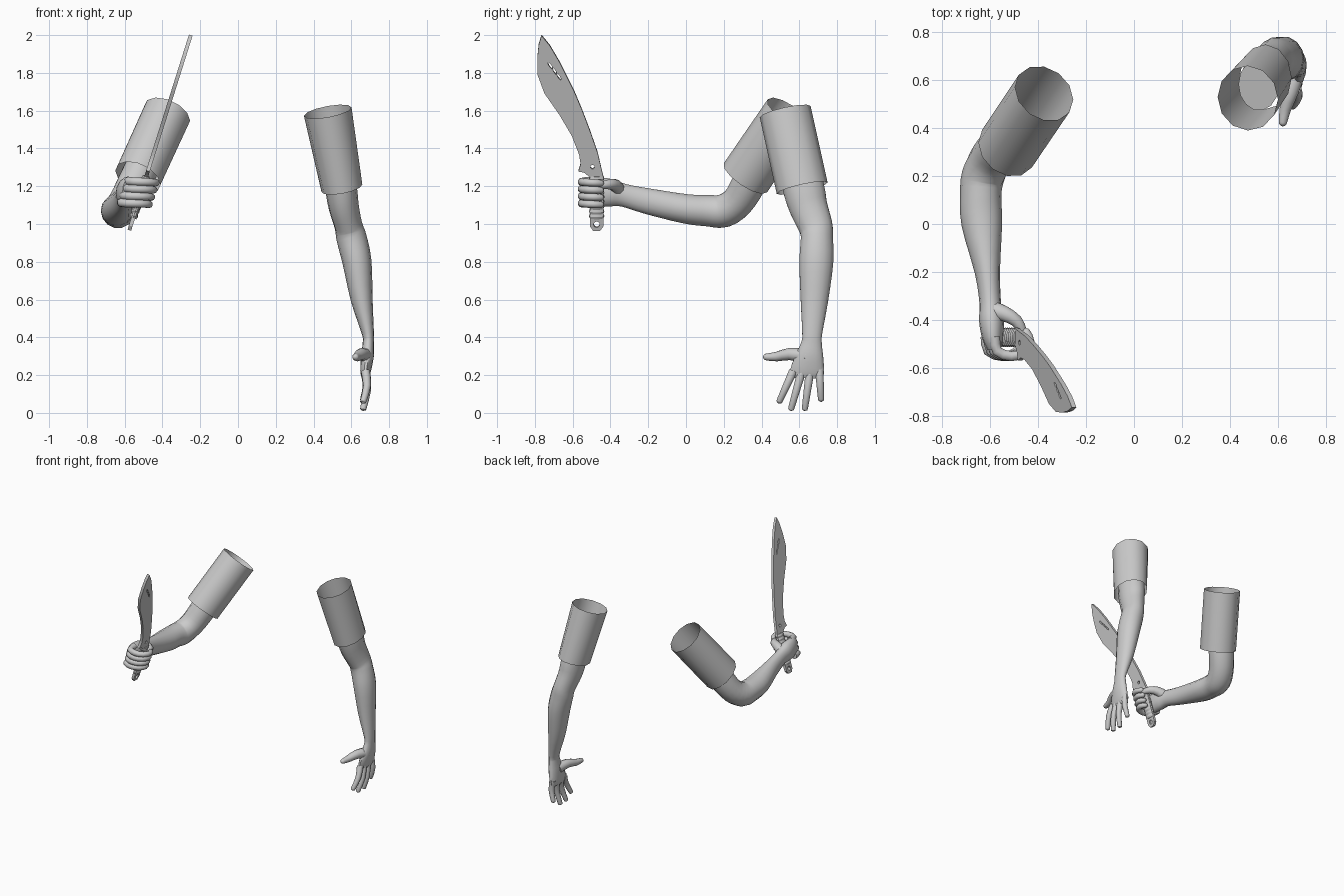
import bpy, bmesh, math
from mathutils import Vector, Matrix

if "Cube" in bpy.data.objects:
    bpy.data.objects.remove(bpy.data.objects["Cube"])

grey = bpy.data.materials.new("plain grey")
grey.use_nodes = True
grey.diffuse_color = (0.6, 0.6, 0.6, 1)
grey.node_tree.nodes["Principled BSDF"].inputs["Base Color"].default_value = (0.6, 0.6, 0.6, 1)

X, Y, Z = Vector((1, 0, 0)), Vector((0, 1, 0)), Vector((0, 0, 1))


def finish(obj, angle):
    obj.data.materials.clear()
    obj.data.materials.append(grey)
    bpy.ops.object.select_all(action='DESELECT')
    obj.select_set(True)
    bpy.context.view_layer.objects.active = obj
    bpy.ops.object.shade_smooth_by_angle(angle=math.radians(angle))
    return obj


def smooth_path(rows, steps):
    """Catmull-Rom interpolation of (x, y, z, side radius, up radius) rows."""
    pts = [Vector(r) for r in rows]
    pts = [pts[0] * 2 - pts[1]] + pts + [pts[-1] * 2 - pts[-2]]
    out = []
    for p, q, r, s in zip(pts, pts[1:], pts[2:], pts[3:]):
        for i in range(steps):
            t = i / steps
            out.append((q * 2 + (r - p) * t + (p * 2 - q * 5 + r * 4 - s) * t * t
                        + (q * 3 - p - r * 3 + s) * t ** 3) / 2)
    return out + [pts[-2]]


def loft(name, rows, ref, sides=14, steps=3, capped=True, angle=50):
    """Skin elliptical rings along a path; ref gives the side direction."""
    rows = smooth_path(rows, steps)
    centres = [Vector(r[:3]) for r in rows]
    bm = bmesh.new()
    rings = []
    for i, row in enumerate(rows):
        t = (centres[min(i + 1, len(rows) - 1)] - centres[max(i - 1, 0)]).normalized()
        side = (ref - t * ref.dot(t)).normalized()
        up = t.cross(side)
        angles = [math.tau * k / sides for k in range(sides)]
        rings.append([bm.verts.new(centres[i] + side * row[3] * math.cos(a)
                                   + up * row[4] * math.sin(a)) for a in angles])
    for lo, hi in zip(rings, rings[1:]):
        for k in range(sides):
            n = (k + 1) % sides
            bm.faces.new((lo[k], lo[n], hi[n], hi[k]))
    if capped:
        bm.faces.new(rings[0][::-1])
        bm.faces.new(rings[-1])
    mesh = bpy.data.meshes.new(name)
    bm.to_mesh(mesh)
    bm.free()
    obj = bpy.data.objects.new(name, mesh)
    bpy.context.collection.objects.link(obj)
    return finish(obj, angle)


def finger(name, points, r0, r1, ref):
    """Round tapering digit with a domed tip."""
    pts = [Vector(p) for p in points]
    n = len(pts) - 1
    rows = [(*p, *[r0 + (r1 - r0) * i / n] * 2) for i, p in enumerate(pts)]
    d = (pts[-1] - pts[-2]).normalized() * r1
    rows += [(*(pts[-1] + d * 0.6), r1 * 0.75, r1 * 0.75),
             (*(pts[-1] + d * 0.95), r1 * 0.25, r1 * 0.25)]
    return loft(name, rows, ref, sides=10, steps=2, angle=80)


# Sleeves: open tubes
loft("left_sleeve", [(.475, .525, 1.595, .128, .138), (.55, .615, 1.19, .11, .138)],
     X, sides=12, steps=1, capped=False)
loft("right_sleeve", [(-.375, .545, 1.585, .13, .135), (-.53, .315, 1.245, .128, .138)],
     X, sides=12, steps=1, capped=False)

# Left arm hanging down, ending in the open palm
loft("left_arm", [
    (.52, .58, 1.36, .085, .11), (.547, .625, 1.18, .084, .112), (.56, .648, 1.09, .08, .104),
    (.585, .685, .99, .074, .093), (.6, .693, .93, .08, .087), (.63, .69, .8, .077, .092),
    (.655, .68, .6, .058, .075), (.688, .668, .42, .032, .054), (.69, .665, .37, .03, .056),
    (.685, .655, .3, .034, .075), (.675, .642, .22, .028, .092), (.672, .64, .185, .018, .08)], X)

# Left fingers spread out: base y, base z, tip y, tip z
spread = {"index": (.567, .22, .496, .065), "middle": (.61, .21, .558, .027),
          "ring": (.655, .21, .63, .027), "little": (.705, .23, .715, .075)}
for label, (by, bz, ty, tz) in spread.items():
    finger("left_" + label + "_finger",
           [(.675, by, bz), (.683, (by + ty) / 2, (bz + tz) / 2), (.664, ty, tz)], .024, .017, X)
finger("left_thumb", [(.68, .64, .3), (.655, .55, .312), (.632, .48, .298), (.622, .425, .296)],
       .04, .018, Z)

# Right arm bent at the elbow, reaching forward into the fist
loft("right_arm", [
    (-.49, .39, 1.34, .09, .09), (-.545, .335, 1.22, .093, .093), (-.595, .275, 1.12, .09, .088),
    (-.63, .2, 1.07, .09, .09), (-.64, .12, 1.07, .086, .085), (-.635, 0, 1.08, .085, .08),
    (-.612, -.2, 1.12, .053, .07), (-.6, -.33, 1.152, .045, .062), (-.595, -.4, 1.165, .052, .075),
    (-.59, -.47, 1.17, .045, .078), (-.58, -.52, 1.17, .032, .068)], X)

# Right fingers wrapped round the grip
for i, label in enumerate(["index", "middle", "ring", "little"]):
    z = 1.228 - i * .038
    s = (z - 1.17) * .315
    wrap = [(-.6, -.47), (-.59, -.53), (-.53, -.552), (-.475, -.535), (-.452, -.49), (-.468, -.452)]
    finger("right_" + label + "_finger",
           [(x + s, y, z - .012 * k / 5) for k, (x, y) in enumerate(wrap)], .024, .018, Z)
finger("right_thumb", [(-.59, -.36, 1.18), (-.54, -.375, 1.205), (-.49, -.405, 1.21),
                       (-.467, -.445, 1.205)], .04, .02, Z)


# Machete: blade and tang cut from one flat plate with holes
def circle(cy, cz, ry, rz, turn=0, n=12):
    out = []
    for k in range(n):
        a = math.tau * k / n
        p = Matrix.Rotation(turn, 2) @ Vector((ry * math.cos(a), rz * math.sin(a)))
        out.append((cy + p.x, cz + p.y))
    return out


outline = [
    (-.765, 2), (-.78, 1.95), (-.787, 1.88), (-.785, 1.79), (-.75, 1.695), (-.67, 1.58),
    (-.605, 1.47), (-.566, 1.37), (-.558, 1.32), (-.57, 1.28), (-.54, 1.275), (-.508, 1.25),
    (-.508, .99), (-.492, .967), (-.455, .967), (-.437, .99), (-.437, 1.25), (-.447, 1.29),
    (-.468, 1.38), (-.51, 1.5), (-.55, 1.605), (-.59, 1.7), (-.67, 1.86), (-.72, 1.945)]
holes = [circle(-.495, 1.305, .011, .011), circle(-.473, 1.0, .016, .016)]
holes += [circle(-.718 + .022 * k, 1.84 - .028 * k, .006, .024, .6, 8) for k in range(3)]

curve = bpy.data.curves.new("machete_plate_curve", 'CURVE')
curve.dimensions = '2D'
curve.fill_mode = 'BOTH'
curve.extrude = .01
for loop in [outline] + holes:
    spline = curve.splines.new('POLY')
    spline.points.add(len(loop) - 1)
    for point, (u, v) in zip(spline.points, loop):
        point.co = (u, v, 0, 1)
    spline.use_cyclic_u = True
plate = bpy.data.objects.new("machete_plate", curve)
bpy.context.collection.objects.link(plate)
lean = Vector((.315, 0, 1))
normal = Y.cross(lean).normalized()
plate.matrix_world = Matrix.Translation((-.88, 0, 0)) @ Matrix((Y, lean, normal)).transposed().to_4x4()
bpy.ops.object.select_all(action='DESELECT')
plate.select_set(True)
bpy.context.view_layer.objects.active = plate
bpy.ops.object.convert(target='MESH')
finish(bpy.context.view_layer.objects.active, 30)

# Ridged grip over the tang
grip = []
for k in range(19):
    z = 1.03 + k * .0125
    fat = k % 2
    grip.append((-.88 + .315 * z, -.473, z, .036 + .005 * fat, .018 + .004 * fat))
loft("machete_grip", grip, Y, sides=12, steps=1, angle=30)
